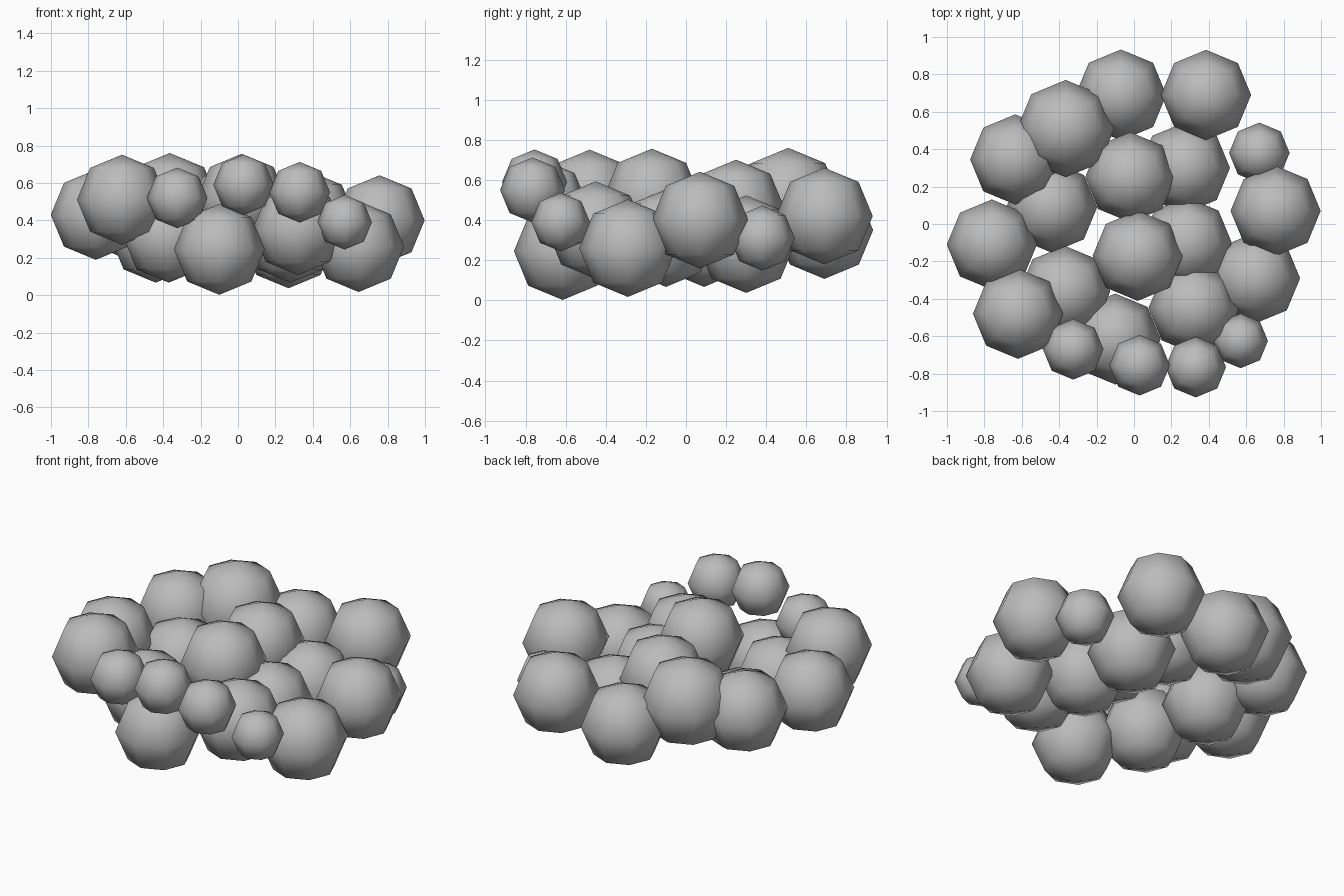
import bpy
import bmesh
from mathutils import Vector

# Remove the default cube
default_cube = bpy.data.objects.get("Cube")
if default_cube:
    bpy.data.objects.remove(default_cube, do_unlink=True)

# Single grey material
grey = bpy.data.materials.new("plain_grey")
grey.use_nodes = True
grey_value = (0.5, 0.5, 0.5, 1)
grey.diffuse_color = grey_value
shader = next(n for n in grey.node_tree.nodes if n.type == "BSDF_PRINCIPLED")
shader.inputs["Base Color"].default_value = grey_value


def make_ball_mesh():
    """Low-poly unit ball with octagonal outlines and smooth shading."""
    mesh = bpy.data.meshes.new("ball_mesh")
    bm = bmesh.new()
    bmesh.ops.create_uvsphere(bm, u_segments=8, v_segments=4, radius=1)
    for face in bm.faces:
        face.smooth = True
    bm.to_mesh(mesh)
    bm.free()
    mesh.materials.append(grey)
    return mesh


def place_ball(name, mesh, centre, radius):
    ball = bpy.data.objects.new(name, mesh.copy())
    ball.data.name = name + "_mesh"
    ball.data.transform(ball.matrix_world.Scale(radius, 4))
    ball.location = Vector(centre)
    bpy.context.scene.collection.objects.link(ball)
    return ball


# Lower layer of the cluster
lower_balls = {
    "lower_front_ball": (-.10, -.615, .245),
    "lower_front_left_ball": (.32, -.45, .35),
    "lower_front_right_ball": (-.37, -.36, .31),
    "lower_left_ball": (.645, -.29, .26),
    "lower_middle_left_ball": (.28, -.10, .31),
    "lower_middle_right_ball": (-.44, .09, .31),
    "lower_back_left_ball": (.27, .30, .28),
    "lower_back_ball": (-.07, .69, .35),
}

# Upper layer of the cluster
upper_balls = {
    "upper_front_right_ball": (-.62, -.48, .51),
    "upper_right_ball": (-.76, -.11, .43),
    "upper_middle_front_ball": (.02, -.17, .515),
    "upper_middle_back_ball": (-.02, .25, .46),
    "upper_left_ball": (.757, .07, .40),
    "upper_back_right_ball": (-.635, .345, .45),
    "upper_back_left_ball": (.385, .69, .42),
}

# Small balls along the front edge and on the left side
small_balls = {
    "small_front_right_ball": (-.325, -.67, .52),
    "small_front_ball": (.03, -.755, .59),
    "small_front_left_ball": (.33, -.765, .55),
    "small_back_left_ball": (.67, .38, .31),
}

unit_ball = make_ball_mesh()
layers = ((lower_balls, .243), (upper_balls, .241), (small_balls, .162))
for balls, radius in layers:
    for name, centre in balls.items():
        place_ball(name, unit_ball, centre, radius)

# Odd-sized balls: the largest at the back and the smallest at the front
place_ball("largest_back_ball", unit_ball, (-.365, .51, .50), .26)
place_ball("smallest_front_ball", unit_ball, (.57, -.625, .39), .146)

bpy.data.meshes.remove(unit_ball)
